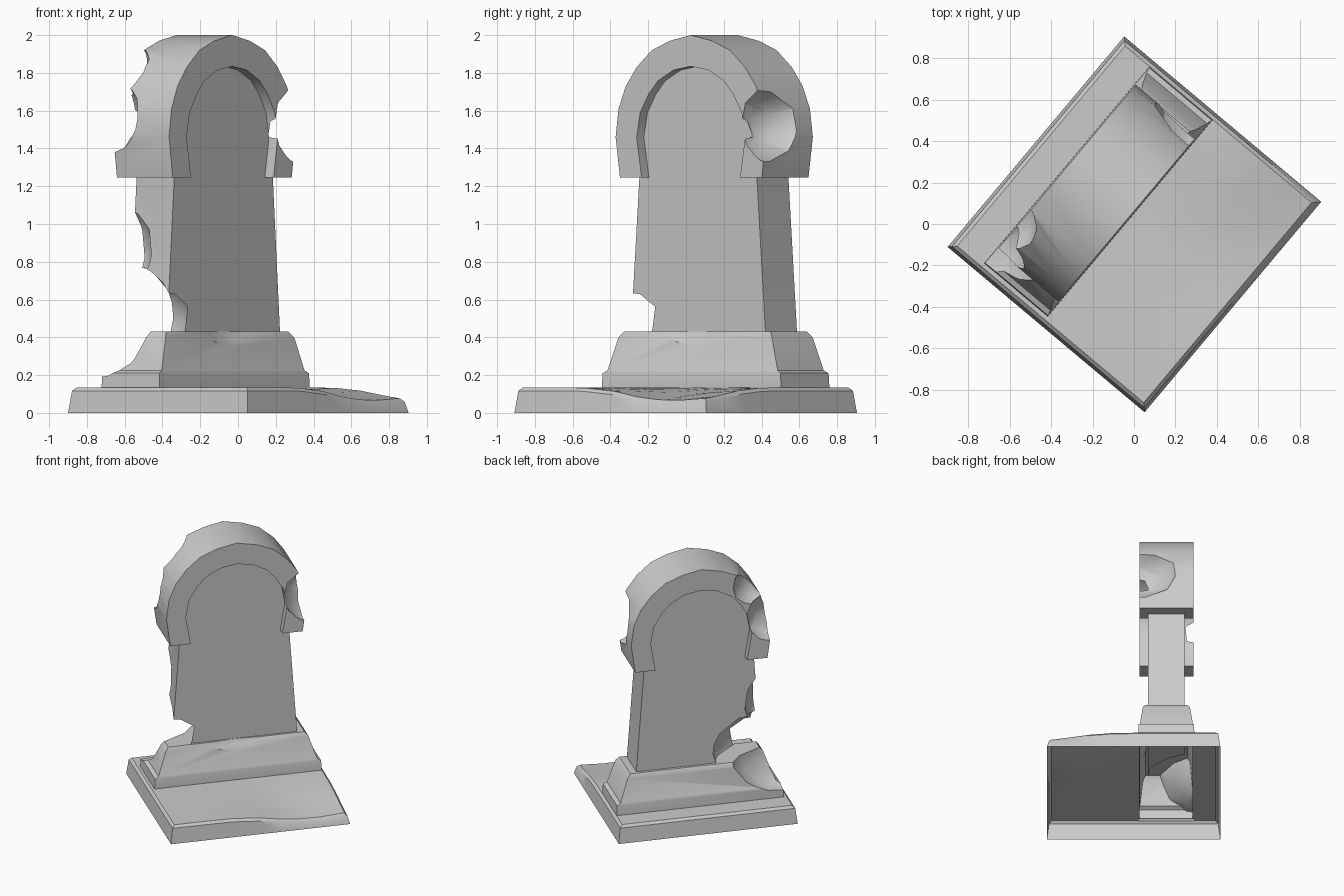
import bpy, bmesh, math
from mathutils import Matrix, Vector

if "Cube" in bpy.data.objects:
    bpy.data.objects.remove(bpy.data.objects["Cube"])

TURN = Matrix.Rotation(math.radians(50), 4, 'Z')   # the whole stone stands turned
MID = 0.232                                        # stone sits behind the plate centre


def make(name, bm):
    bmesh.ops.recalc_face_normals(bm, faces=bm.faces)
    me = bpy.data.meshes.new(name)
    bm.to_mesh(me)
    bm.free()
    ob = bpy.data.objects.new(name, me)
    bpy.context.collection.objects.link(ob)
    ob.matrix_world = TURN
    return ob


def extrude_profile(name, pts, y0, y1):
    bm = bmesh.new()
    face = bm.faces.new([bm.verts.new((x, y0, z)) for x, z in pts])
    ext = bmesh.ops.extrude_face_region(bm, geom=[face])['geom']
    moved = [v for v in ext if isinstance(v, bmesh.types.BMVert)]
    bmesh.ops.translate(bm, verts=moved, vec=(0, y1 - y0, 0))
    if not face.is_valid or len(bm.faces) == len(pts) + 1:
        bm.faces.new([v for v in bm.verts if abs(v.co.y - y0) < 1e-5])
    return make(name, bm)


def chip(name, centre, radii, spin=0.4):
    bm = bmesh.new()
    bmesh.ops.create_icosphere(bm, subdivisions=2, radius=1.03)
    bm.transform(Matrix.Translation(Vector(centre)) @ Matrix.Diagonal((*radii, 1))
                 @ Matrix.Rotation(spin, 4, 'X') @ Matrix.Rotation(spin, 4, 'Z'))
    ob = make(name, bm)
    ob.hide_render = True
    return ob


def carve(ob, cutters):
    for c in cutters:
        m = ob.modifiers.new('break', 'BOOLEAN')
        m.operation, m.solver, m.object = 'DIFFERENCE', 'EXACT', c
    bpy.context.view_layer.update()
    dg = bpy.context.evaluated_depsgraph_get()
    me = bpy.data.meshes.new_from_object(ob.evaluated_get(dg))
    ob.modifiers.clear()
    ob.data = me


def mirrored(half):
    return half + [(-x, z) for x, z in reversed(half) if abs(x) > 1e-6]


# arch outlines, left foot to crown
outer = [(-.49, 1.245), (-.52, 1.46), (-.5, 1.61), (-.45, 1.73),
         (-.375, 1.83), (-.27, 1.92), (-.145, 1.97), (0, 2.0)]
inner = [(-.34, 1.245), (-.375, 1.46), (-.35, 1.59), (-.29, 1.69),
         (-.225, 1.76), (-.12, 1.815), (0, 1.835)]

# hood over the stone
hood = extrude_profile('arched_hood', mirrored(outer) + mirrored(inner)[::-1], .04, .425)

# upright slab, its top tucked inside the hood
slab_half = [(-.467, .40), (-.405, 1.26)] + [(x * 1.13, z + .03) for x, z in inner[1:]]
slab = extrude_profile('upright_slab', mirrored(slab_half), .10, .36)

# stepped plinth from stacked rectangles
bm = bmesh.new()
rings = []
for hx, hy, z in [(.62, .2, .12), (.615, .198, .21), (.588, .19, .225),
                  (.53, .168, .40), (.505, .15, .43)]:
    rings.append([bm.verts.new((.01 + sx * hx, MID + sy * hy, z))
                  for sx, sy in ((-1, -1), (1, -1), (1, 1), (-1, 1))])
for a, b in zip(rings, rings[1:]):
    for i in range(4):
        j = (i + 1) % 4
        bm.faces.new((a[i], a[j], b[j], b[i]))
bm.faces.new(rings[0][::-1])
bm.faces.new(rings[-1])
plinth = make('stepped_plinth', bm)

# broken areas
hood_right = chip('cut_hood_right', (.60, .03, 1.53), (.25, .29, .22))
hood_left = chip('cut_hood_left', (-.55, .46, 1.57), (.22, .2, .2), .9)
hood_crown = chip('cut_hood_crown', (-.42, .48, 1.83), (.2, .16, .17), .2)
foot = chip('cut_foot', (-.49, .42, .52), (.40, .37, .27))
corner = chip('cut_corner', (-.62, .48, .46), (.40, .30, .28), .7)
edge = chip('cut_edge', (-.5, .39, .86), (.16, .17, .24), .7)
lip = chip('cut_lip', (0, .03, .46), (.27, .07, .11))
cutters = [hood_right, hood_left, hood_crown, foot, corner, edge, lip]
carve(hood, [hood_right, hood_left, hood_crown])
carve(slab, [foot, edge, hood_right, hood_left])
carve(plinth, [corner, lip])
for c in cutters:
    bpy.data.objects.remove(c)

# plinth is hollow underneath
bm = bmesh.new()
bm.from_mesh(plinth.data)
low = [f for f in bm.faces if all(v.co.z < .125 for v in f.verts)]
bmesh.ops.delete(bm, geom=low, context='FACES')
bm.to_mesh(plinth.data)
bm.free()


# ground plate: open below, worn top, opening under the plinth
def top_z(x, y):
    near = max(0, min(1, (-.05 - y) / .5))
    dip = .065 * near * math.exp(-((x - .3) / .28) ** 2)
    worn = .045 * max(0, 1 - math.hypot(x - .65, y + .6) / .35)
    return .135 - dip - worn


xs = [-.63, -.6, -.42, -.2, 0, .15, .3, .45, .6, .63]
ys = [-.59, -.48, -.32, -.15, .04, .42, .585]
bm = bmesh.new()
grid = [[bm.verts.new((x, y, top_z(x, y))) for y in ys] for x in xs]
for i in range(len(xs) - 1):
    for j in range(len(ys) - 1):
        if ys[j] == .04 and -.6 <= xs[i] and xs[i + 1] <= .6:
            continue
        bm.faces.new((grid[i][j], grid[i + 1][j], grid[i + 1][j + 1], grid[i][j + 1]))
nx, ny = len(xs) - 1, len(ys) - 1
loop = ([grid[i][0] for i in range(nx)] + [grid[nx][j] for j in range(ny)]
        + [grid[i][ny] for i in range(nx, 0, -1)] + [grid[0][j] for j in range(ny, 0, -1)])


def skirt(v, grow, z):
    x, y = v.co.x, v.co.y
    x += grow * ((x > .62) - (x < -.62))
    y += grow * ((y > .58) - (y < -.58))
    return bm.verts.new((x, y, z))


upper = [skirt(v, .018, v.co.z - .018) for v in loop]
lower = [skirt(v, .033, 0) for v in loop]
for a, b in ((loop, upper), (upper, lower)):
    for i in range(len(a)):
        j = (i + 1) % len(a)
        bm.faces.new((a[i], b[i], b[j], a[j]))
plate = make('ground_plate', bm)

# smooth worn surfaces, crisp edges
for ob in (hood, slab, plinth, plate):
    bpy.ops.object.select_all(action='DESELECT')
    ob.select_set(True)
    bpy.context.view_layer.objects.active = ob
    bpy.ops.object.shade_smooth_by_angle(angle=math.radians(35))
